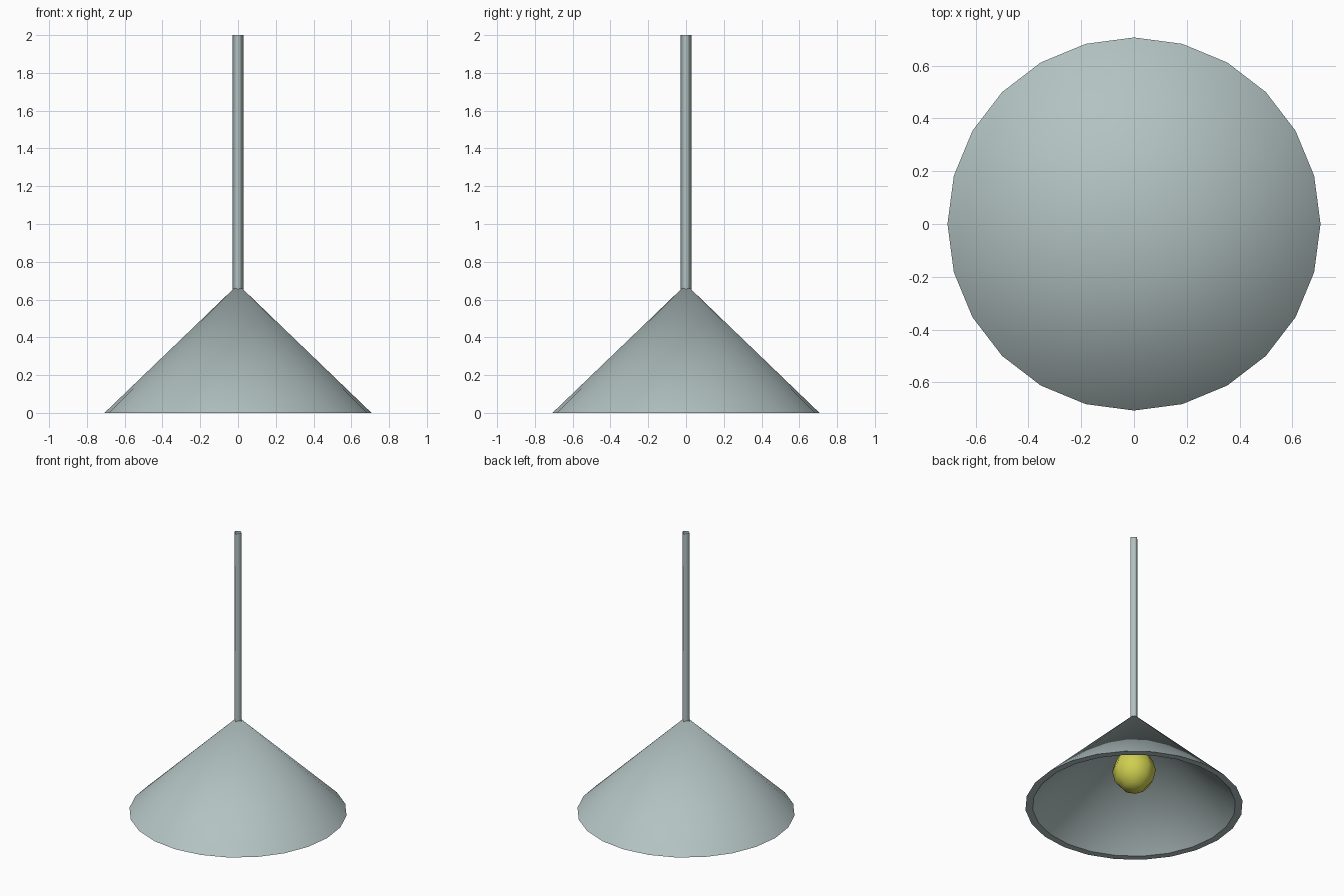
import bpy, bmesh, math

if "Cube" in bpy.data.objects:
    bpy.data.objects.remove(bpy.data.objects["Cube"])

GREY_BLUE = (0.45, 0.54, 0.54, 1)
YELLOW = (0.62, 0.62, 0.08, 1)


def lathe(name, profile, sides, color, sharp_angle=None):
    """Revolve (radius, z) points round z; radius 0 makes a single pole vertex."""
    bm = bmesh.new()
    rings = []
    for r, z in profile:
        if r == 0:
            rings.append([bm.verts.new((0, 0, z))] * sides)
        else:
            rings.append([bm.verts.new((r * math.cos(2 * math.pi * i / sides),
                                        r * math.sin(2 * math.pi * i / sides), z))
                          for i in range(sides)])
    for a, b in zip(rings, rings[1:]):
        for i in range(sides):
            j = (i + 1) % sides
            bm.faces.new(list(dict.fromkeys((a[i], a[j], b[j], b[i]))))
    mesh = bpy.data.meshes.new(name)
    bm.to_mesh(mesh)
    bm.free()
    ob = bpy.data.objects.new(name, mesh)
    bpy.context.collection.objects.link(ob)
    mat = bpy.data.materials.new(name)
    mat.diffuse_color = color
    mat.use_nodes = True
    mat.node_tree.nodes["Principled BSDF"].inputs["Base Color"].default_value = mat.diffuse_color
    mesh.materials.append(mat)
    if sharp_angle:
        bpy.ops.object.select_all(action='DESELECT')
        ob.select_set(True)
        bpy.context.view_layer.objects.active = ob
        bpy.ops.object.shade_smooth_by_angle(angle=math.radians(sharp_angle))
    else:
        mesh.shade_smooth()
    return ob


# Hollow conical shade: inner cone, flat sharp rim, outer cone
lathe("lamp_shade", [(0, 0.635), (0.66, 0), (0.707, 0), (0, 0.68)], 24, GREY_BLUE, 40)
bm = bmesh.new()
me = bpy.data.objects["lamp_shade"].data
bm.from_mesh(me)
bmesh.ops.recalc_face_normals(bm, faces=bm.faces)
bm.to_mesh(me)
bm.free()

# Slim four-sided hanging rod, open at the ends
lathe("hanging_rod", [(0.029, 0.645), (0.029, 2)], 4, GREY_BLUE)

# Bulb, narrowing towards the inside of the shade
lathe("bulb", [(0, 0.105), (0.075, 0.13), (0.125, 0.185), (0.142, 0.26),
               (0.122, 0.33), (0.08, 0.39), (0.05, 0.45), (0.04, 0.56), (0, 0.57)],
      8, YELLOW)
